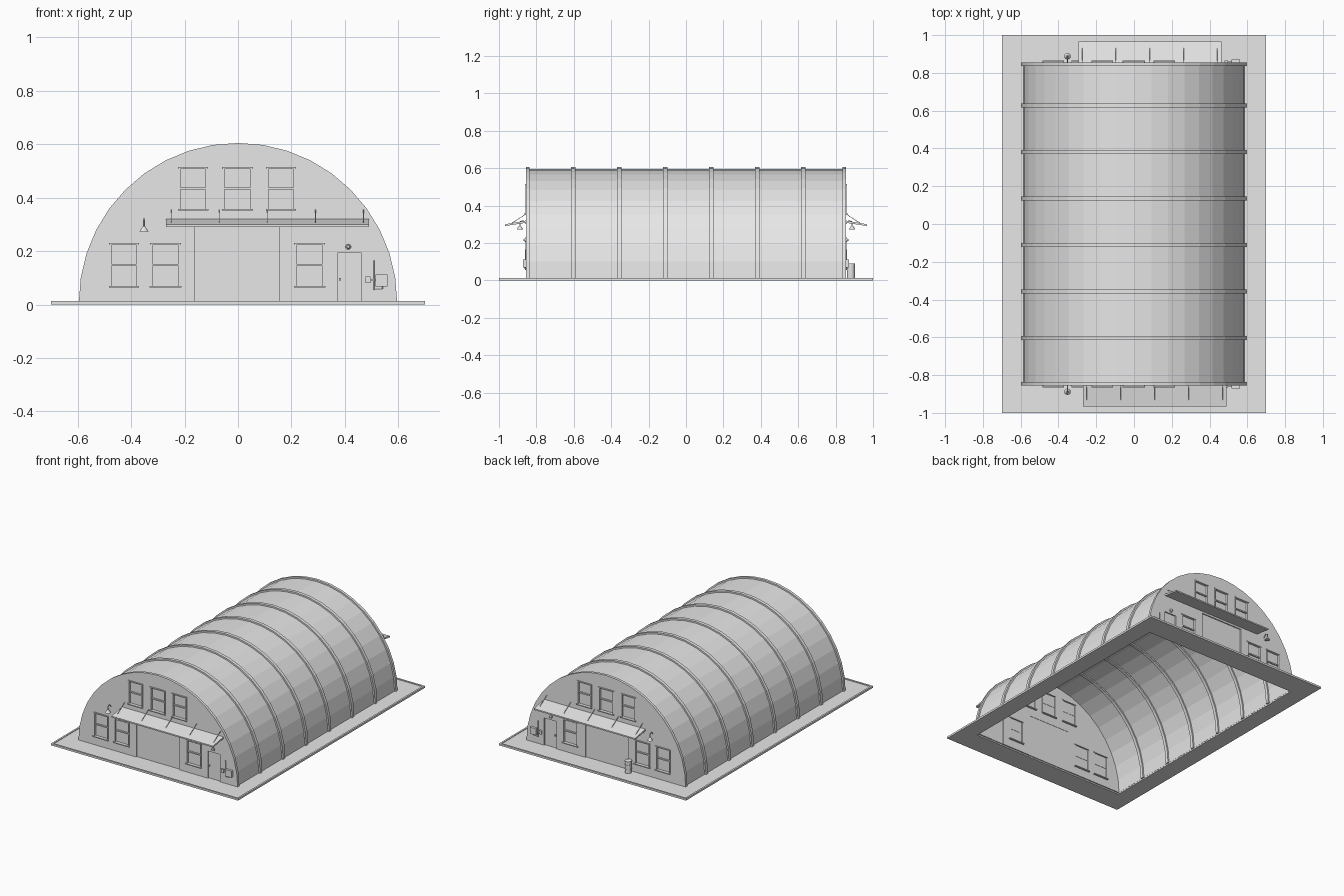
import bpy, bmesh, math
from mathutils import Vector, Matrix

cube = bpy.data.objects.get("Cube")
if cube:
    bpy.data.objects.remove(cube, do_unlink=True)

GREY = (0.8, 0.8, 0.8, 1)
mat = bpy.data.materials.new("pale_grey")
mat.use_nodes = True
mat.diffuse_color = GREY
mat.node_tree.nodes["Principled BSDF"].inputs["Base Color"].default_value = GREY

BASE = 0.009      # paving level
END = 0.855       # outer plane of the end walls
R = 0.596         # outer radius of ribs and end walls
SEGS = 20


def finish(name, bm):
    bmesh.ops.recalc_face_normals(bm, faces=bm.faces)
    mesh = bpy.data.meshes.new(name)
    bm.to_mesh(mesh)
    bm.free()
    mesh.materials.append(mat)
    ob = bpy.data.objects.new(name, mesh)
    bpy.context.scene.collection.objects.link(ob)
    return ob


def box(bm, x0, x1, y0, y1, z0, z1):
    m = Matrix.Translation(((x0 + x1) / 2, (y0 + y1) / 2, (z0 + z1) / 2))
    m = m @ Matrix.Diagonal((abs(x1 - x0), abs(y1 - y0), abs(z1 - z0), 1))
    bmesh.ops.create_cube(bm, size=1, matrix=m)


def rod(bm, a, b, r, r2=None, n=8):
    a, b = Vector(a), Vector(b)
    m = Matrix.Translation((a + b) / 2) @ (b - a).to_track_quat("Z", "Y").to_matrix().to_4x4()
    bmesh.ops.create_cone(bm, cap_ends=True, segments=n, radius1=r,
                          radius2=r if r2 is None else r2, depth=(b - a).length, matrix=m)


def loft(bm, loops, close=False, cap=False):
    rings = [[bm.verts.new(p) for p in loop] for loop in loops]
    pairs = list(zip(rings, rings[1:])) + ([(rings[-1], rings[0])] if close else [])
    for a, b in pairs:
        for i in range(len(a)):
            j = (i + 1) % len(a)
            bm.faces.new((a[i], a[j], b[j], b[i]))
    if cap:
        bm.faces.new(rings[0])
        bm.faces.new(rings[-1])


def arc(i, r, y):
    t = math.pi * i / SEGS
    return (r * math.cos(t), y, BASE + r * math.sin(t))


def arch_band(bm, r_in, r_out, y0, y1):
    loft(bm, [[arc(i, r_in, y0), arc(i, r_out, y0), arc(i, r_out, y1), arc(i, r_in, y1)]
              for i in range(SEGS + 1)], cap=True)


# Paving frame with a slim raised rim, open under the building
bm = bmesh.new()
steps = [(0.7, 1.0, 0), (0.7, 1.0, 0.013), (0.688, 0.988, 0.013),
         (0.688, 0.988, BASE), (0.58, 0.845, BASE), (0.58, 0.845, 0)]
loft(bm, [[(-x, -y, z), (x, -y, z), (x, y, z), (-x, y, z)] for x, y, z in steps], close=True)
finish("paving", bm)

# Vaulted roof and its ribs
bm = bmesh.new()
arch_band(bm, 0.579, 0.586, -0.84, 0.84)
finish("vaulted_roof", bm)
bm = bmesh.new()
for i in range(1, 7):
    y = -0.849 + 0.246 * i
    arch_band(bm, 0.570, R, y - 0.011, y + 0.011)
finish("roof_ribs", bm)

# Openings: x range and z range
windows = [(-0.222, -0.114, 0.354, 0.515), (-0.057, 0.054, 0.354, 0.515),
           (0.107, 0.215, 0.354, 0.515), (-0.481, -0.373, 0.066, 0.23),
           (-0.328, -0.215, 0.066, 0.23), (0.212, 0.324, 0.066, 0.23)]
doors = [(-0.163, 0.155, BASE, 0.295), (0.373, 0.463, BASE, 0.193)]


def build_end(side, s, awning_x0, awning_x1):
    def Y(d):                      # d = distance outward from the wall
        return s * (END + d)

    def slab(bm, x0, x1, d0, d1, z0, z1):
        box(bm, x0, x1, Y(d0), Y(d1), z0, z1)

    # End wall with window and door openings cut out
    bm = bmesh.new()
    loft(bm, [[arc(i, R, y) for i in range(SEGS + 1)] for y in (Y(0), Y(-0.018))], cap=True)
    wall = finish(side + "_end_wall", bm)
    bm = bmesh.new()
    for x0, x1, z0, z1 in windows + doors:
        slab(bm, x0, x1, -0.05, 0.05, z0 - (0.02 if z0 == BASE else 0), z1)
    cutter = finish("opening_cutter", bm)
    cutter.hide_render = True
    mod = wall.modifiers.new("openings", "BOOLEAN")
    mod.operation, mod.solver, mod.object = "DIFFERENCE", "EXACT", cutter
    bpy.context.view_layer.update()
    cut = bpy.data.meshes.new_from_object(wall.evaluated_get(bpy.context.evaluated_depsgraph_get()))
    wall.modifiers.clear()
    wall.data = cut
    bpy.data.objects.remove(cutter, do_unlink=True)

    # Windows: frame, meeting rail, sill and recessed pane
    frames, panes = bmesh.new(), bmesh.new()
    f = 0.007
    for x0, x1, z0, z1 in windows:
        mid = (z0 + z1) / 2
        for a, b in ((x0, x0 + f), (x1 - f, x1)):
            slab(frames, a, b, -0.02, 0.003, z0, z1)
        slab(frames, x0 - 0.002, x1 + 0.002, -0.024, 0.006, z1 - f, z1)
        slab(frames, x0, x1, -0.016, -0.002, mid - 0.004, mid + 0.004)
        slab(frames, x0 - 0.003, x1 + 0.003, -0.03, 0.01, z0 - 0.002, z0 + 0.004)
        slab(panes, x0, x1, -0.014, -0.011, z0, z1)
    finish(side + "_window_frames", frames)
    finish(side + "_window_panes", panes)

    # Recessed main door and side door
    for name, (x0, x1, z0, z1) in zip(("main_door", "side_door"), doors):
        bm = bmesh.new()
        slab(bm, x0, x1, -0.016, -0.008, z0, z1)
        if name == "side_door":
            slab(bm, x0 + 0.006, x0 + 0.012, -0.008, 0.002, 0.09, 0.1)
        finish(side + "_" + name, bm)

    # Sloping awning with stay rods
    bm = bmesh.new()
    section = [(0, 0.308), (0, 0.32), (0.112, 0.3), (0.112, 0.291)]
    loft(bm, [[(x, Y(d), z) for d, z in section] for x in (awning_x0, awning_x1)], cap=True)
    finish(side + "_awning", bm)
    bm = bmesh.new()
    for i in range(5):
        x = awning_x0 + 0.02 + (awning_x1 - awning_x0 - 0.04) * i / 4
        rod(bm, (x, Y(0), 0.355), (x, Y(0.075), 0.307), 0.0015, n=6)
    finish(side + "_awning_stays", bm)

    # Wall lamp with a cone shade on a bent arm
    bm = bmesh.new()
    x = -0.352
    rod(bm, (x, Y(0), 0.302), (x, Y(0.016), 0.32), 0.002)
    rod(bm, (x, Y(0.016), 0.32), (x, Y(0.033), 0.314), 0.002)
    rod(bm, (x, Y(0.033), 0.316), (x, Y(0.033), 0.29), 0.003)
    rod(bm, (x, Y(0.033), 0.273), (x, Y(0.033), 0.292), 0.017, 0.005, n=12)
    finish(side + "_wall_lamp", bm)

    # Round bulkhead light above the side door
    bm = bmesh.new()
    rod(bm, (0.413, Y(-0.002), 0.216), (0.413, Y(0.006), 0.216), 0.012, n=12)
    rod(bm, (0.413, Y(0.006), 0.216), (0.413, Y(0.014), 0.216), 0.008, 0.005, n=12)
    finish(side + "_door_light", bm)

    # Utility boxes and conduit
    bm = bmesh.new()
    slab(bm, 0.515, 0.56, -0.002, 0.016, 0.068, 0.112)
    slab(bm, 0.478, 0.497, -0.002, 0.01, 0.08, 0.104)
    rod(bm, (0.508, Y(0.004), 0.055), (0.508, Y(0.004), 0.165), 0.0025)
    rod(bm, (0.508, Y(0.004), 0.058), (0.54, Y(0.004), 0.058), 0.0025)
    rod(bm, (0.54, Y(0.004), 0.058), (0.54, Y(0.004), 0.07), 0.0025)
    slab(bm, 0.495, 0.517, 0, 0.006, 0.09, 0.094)
    finish(side + "_utility_boxes", bm)


build_end("front", -1, -0.27, 0.49)
build_end("back", 1, -0.295, 0.462)

# Barrel beside the back main door
bm = bmesh.new()
rod(bm, (-0.185, 0.882, BASE), (-0.185, 0.882, 0.09), 0.021, n=16)
for z in (0.034, 0.062, 0.086):
    rod(bm, (-0.185, 0.882, z), (-0.185, 0.882, z + 0.004), 0.0225, n=16)
finish("barrel", bm)
